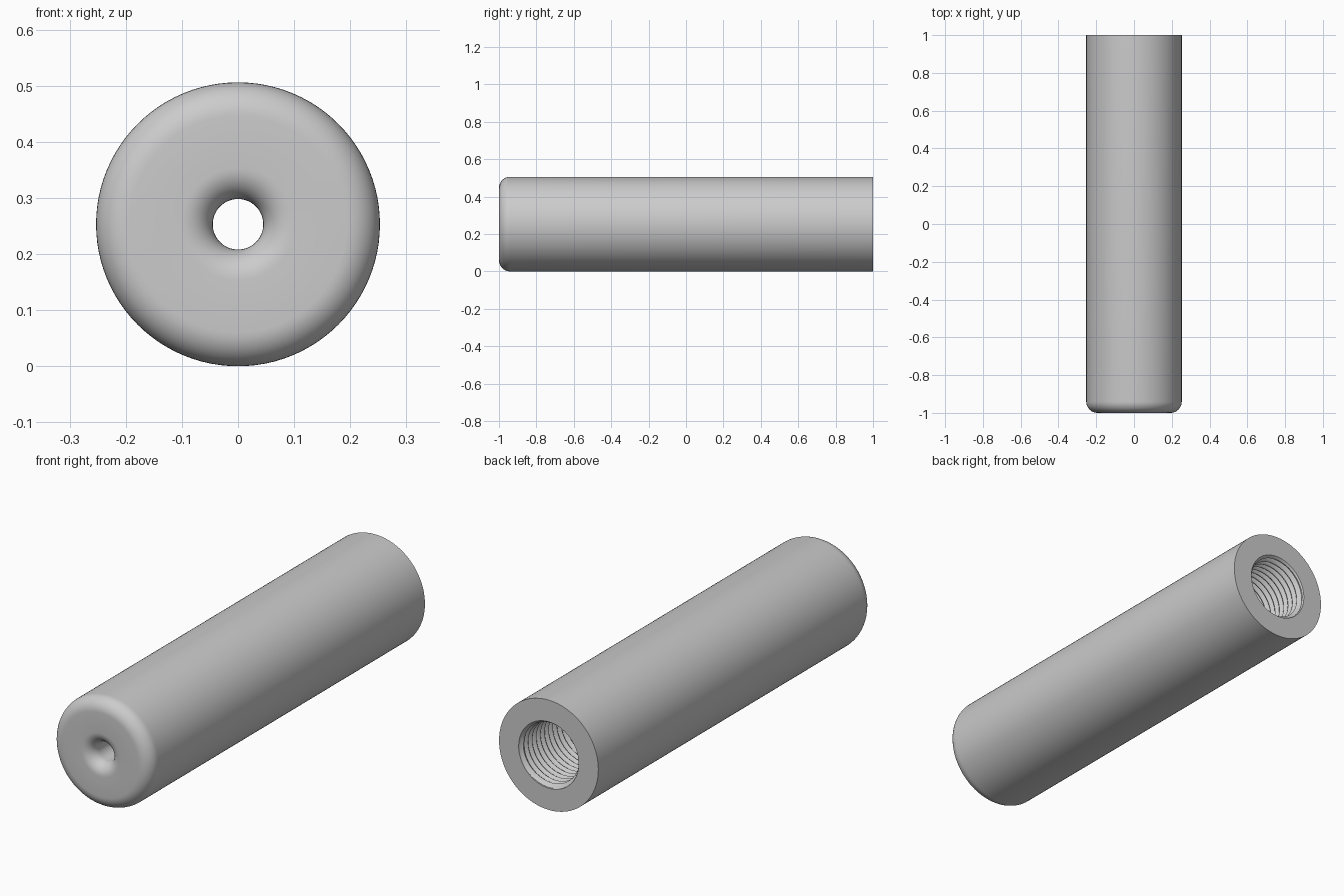
import bpy, bmesh, math

if "Cube" in bpy.data.objects:
    bpy.data.objects.remove(bpy.data.objects["Cube"])

N = 96                     # sides around the axis
R, CZ = 0.253, 0.253       # outer radius, axis height
HOLE = 0.045               # small front hole
ROOT, DEPTH = 0.153, 0.017 # thread root radius and height
PITCH, T0 = 0.03, 0.4      # thread pitch and inner end


def arc(cy, cr, rad, a0, a1, steps=10):
    """Fillet points as (y, radius)."""
    angles = [math.radians(a0 + (a1 - a0) * i / steps) for i in range(steps + 1)]
    return [(cy + rad * math.sin(a), cr + rad * math.cos(a)) for a in angles]


def place(y, r, a):
    return (r * math.cos(a), y, CZ + r * math.sin(a))


def skin(bm, columns):
    """Join neighbouring columns of points with quads."""
    cols = [[bm.verts.new(p) for p in c] for c in columns]
    for c, d in zip(cols, cols[1:]):
        for i in range(len(c) - 1):
            bm.faces.new((c[i], c[i + 1], d[i + 1], d[i]))


bm = bmesh.new()
angles = [2 * math.pi * i / N for i in range(N + 1)]

# Turned body: back face, wall, front fillet, flared hole, inner bore
fil, flare = 0.06, 0.055
profile = [(1, ROOT), (1, R)]
profile += arc(-1 + fil, R - fil, fil, 0, -90)
profile += arc(-1 + flare, HOLE + flare, flare, -90, -180)
profile += [(-0.6, HOLE), (-0.6, ROOT), (T0, ROOT)]
skin(bm, [[place(y, r, a) for y, r in profile] for a in angles])

# Helical thread, fading out to the root radius at both ends
STEPS = 6
rows = int((1 - T0) / PITCH + 2) * STEPS


def thread_point(j, a):
    turn = a / (2 * math.pi)
    y = min(1, max(T0, T0 + (j / STEPS + turn - 1) * PITCH))
    phase = ((y - T0) / PITCH - turn) % 1
    ridge = min(1, 1.25 * (1 - abs(2 * phase - 1)))
    fade = min(1, (1 - y) / 0.02, (y - T0) / 0.02)
    return place(y, ROOT - DEPTH * ridge * fade, a)


skin(bm, [[thread_point(j, a) for j in range(rows + 1)] for a in angles])

bmesh.ops.remove_doubles(bm, verts=bm.verts, dist=0.0001)
bmesh.ops.dissolve_degenerate(bm, edges=bm.edges, dist=0.0001)
bmesh.ops.recalc_face_normals(bm, faces=bm.faces)

mesh = bpy.data.meshes.new("threaded_tube")
bm.to_mesh(mesh)
bm.free()
tube = bpy.data.objects.new("threaded_tube", mesh)
bpy.context.collection.objects.link(tube)

grey = bpy.data.materials.new("plain grey")
grey.diffuse_color = (0.6, 0.6, 0.6, 1)
grey.use_nodes = True
grey.node_tree.nodes["Principled BSDF"].inputs["Base Color"].default_value = grey.diffuse_color
mesh.materials.append(grey)

bpy.context.view_layer.objects.active = tube
tube.select_set(True)
bpy.ops.object.shade_smooth_by_angle(angle=math.radians(30))
